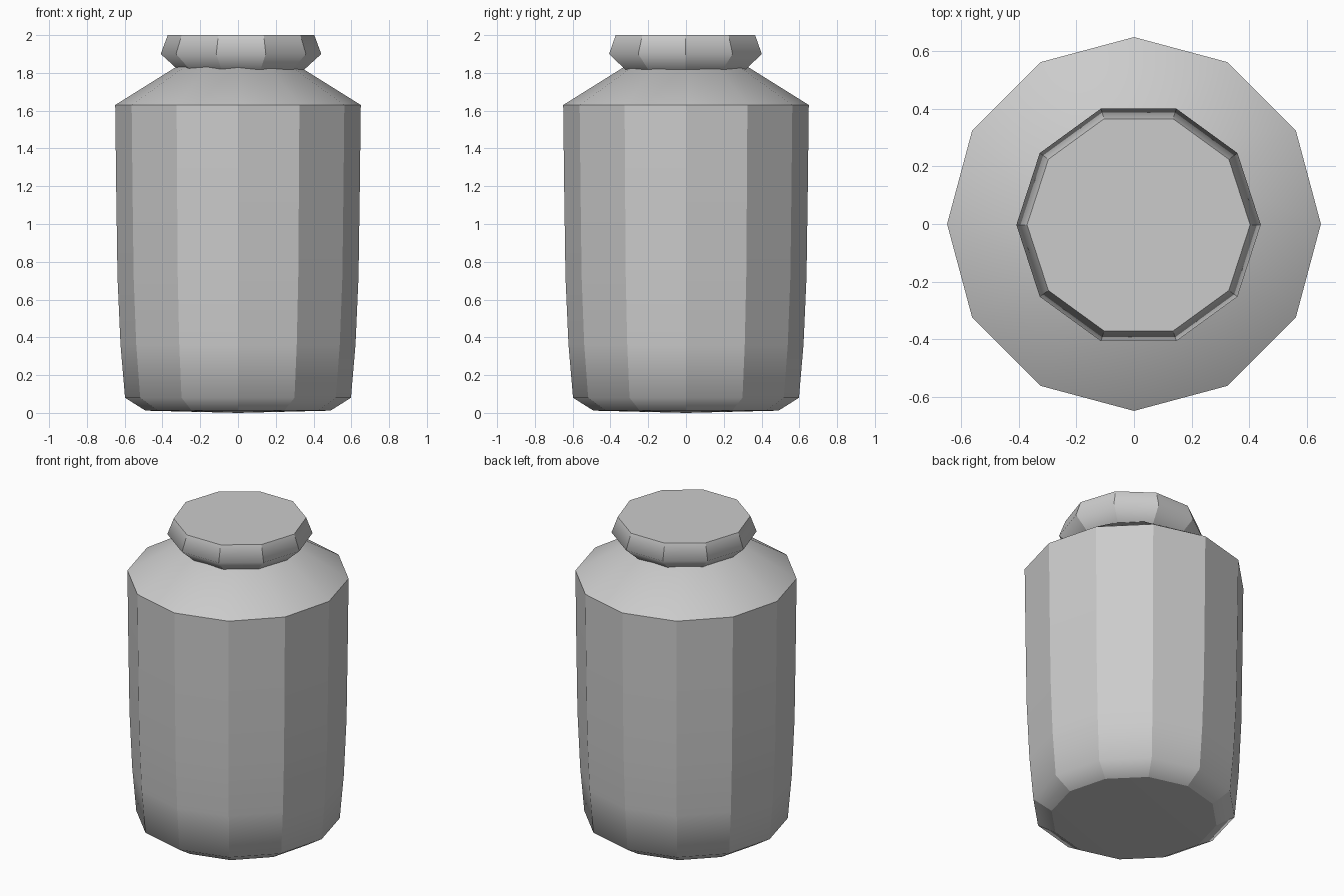
import bpy, bmesh
from math import sin, cos, tau

if "Cube" in bpy.data.objects:
    bpy.data.objects.remove(bpy.data.objects["Cube"])


def lathe(name, profile, sides, centre=(0, 0), sharp_rings=(), bottom_z=None):
    """Spin (radius, z) rings into a closed solid with creased vertical edges."""
    bm = bmesh.new()
    rings = [[bm.verts.new((centre[0] + r * cos(tau * i / sides),
                            centre[1] + r * sin(tau * i / sides), z))
              for i in range(sides)] for r, z in profile]
    for low, high in zip(rings, rings[1:]):
        for i in range(sides):
            j = (i + 1) % sides
            bm.faces.new((low[i], low[j], high[j], high[i]))
    bm.faces.new(rings[-1])
    base = bm.faces.new(rings[0][::-1])
    if bottom_z is not None:
        hub = bmesh.ops.poke(bm, faces=[base])["verts"][0]
        hub.co.z = bottom_z
    for f in bm.faces:
        f.smooth = True
    # Crease the chosen rings, and the vertical edges below the last one
    for k in sharp_rings:
        for i in range(sides):
            bm.edges.get((rings[k][i], rings[k][(i + 1) % sides])).smooth = False
    for k in range(max(sharp_rings)):
        if k + 1 < len(rings):
            for i in range(sides):
                bm.edges.get((rings[k][i], rings[k + 1][i])).smooth = False
    bmesh.ops.recalc_face_normals(bm, faces=bm.faces)
    mesh = bpy.data.meshes.new(name)
    bm.to_mesh(mesh)
    bm.free()
    obj = bpy.data.objects.new(name, mesh)
    bpy.context.collection.objects.link(obj)
    return obj


# Twelve-sided jar with a chamfered foot and sloping shoulder
lathe("jar_body",
      [(0.49, 0.012), (0.598, 0.08), (0.622, 0.36), (0.638, 0.72),
       (0.645, 1.2), (0.65, 1.63), (0.33, 1.83)],
      12, sharp_rings=(0, 5), bottom_z=0.0)

# Ten-sided lid, set slightly off centre
lathe("lid", [(0.335, 1.818), (0.425, 1.9), (0.388, 2.0)],
      10, centre=(0.016, -0.003), sharp_rings=(0, 2))
